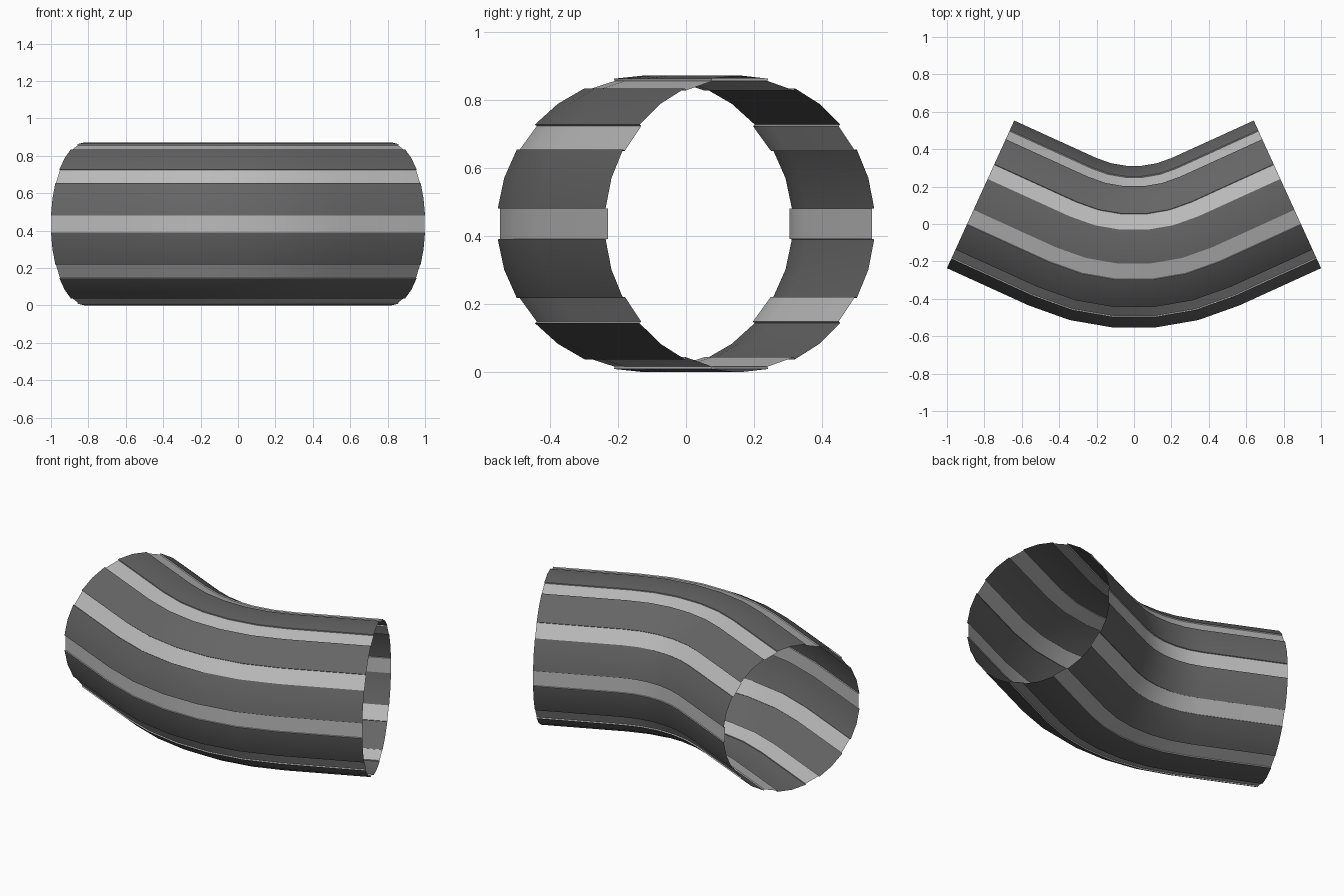
import bpy, bmesh, math
from mathutils import Vector

if "Cube" in bpy.data.objects:
    bpy.data.objects.remove(bpy.data.objects["Cube"])

R_OUT, R_IN = 0.436, 0.429        # raised dark bands / recessed light stripes
BEND = math.radians(24.5)         # half of the bend angle
R_BEND = 0.92                     # centreline bend radius
END_X = 1.0 - R_OUT * math.cos(math.radians(6)) * math.sin(BEND)


def material(name, value):
    m = bpy.data.materials.new(name)
    m.diffuse_color = (value, value, value, 1)
    m.use_nodes = True
    m.node_tree.nodes["Principled BSDF"].inputs["Base Color"].default_value = m.diffuse_color
    return m


# Cross-section: ten dark bands of two facets, ten recessed stripes of one facet
profile = []                      # (angle, radius, material of the facet that follows)
for k in range(10):
    a = 36 * k
    profile += [(a - 6, R_IN, 1), (a + 6, R_IN, 1),
                (a + 6, R_OUT, 0), (a + 18, R_OUT, 0), (a + 30, R_OUT, 1)]

# Centreline: straight, five-segment arc, straight; (x, y, heading)
path = [(R_BEND * math.sin(t), -R_BEND * math.cos(t), t)
        for t in (BEND * (2 * i / 5 - 1) for i in range(6))]
end_y = path[-1][1] + (END_X - path[-1][0]) * math.tan(BEND)
path = [(-END_X, end_y, -BEND)] + path + [(END_X, end_y, BEND)]

# Sweep the section along the centreline as an open thin shell
bm = bmesh.new()
rings = []
for x, y, t in path:
    ring = []
    for deg, r, _ in profile:
        a = math.radians(deg)
        side, up = r * math.cos(a), r * math.sin(a)
        ring.append(bm.verts.new((x + side * math.sin(t), y - side * math.cos(t), up + R_OUT)))
    rings.append(ring)
n = len(profile)
for r0, r1 in zip(rings, rings[1:]):
    for j in range(n):
        k = (j + 1) % n
        f = bm.faces.new((r0[j], r1[j], r1[k], r0[k]))
        f.material_index = profile[j][2]

# Centre front to back
ys = [v.co.y for v in bm.verts]
bmesh.ops.translate(bm, verts=bm.verts, vec=Vector((0, -(min(ys) + max(ys)) / 2, 0)))

mesh = bpy.data.meshes.new("bent_pipe")
bm.to_mesh(mesh)
bm.free()
mesh.materials.append(material("dark grey", 0.13))
mesh.materials.append(material("light grey", 0.5))
pipe = bpy.data.objects.new("bent_pipe", mesh)
bpy.context.collection.objects.link(pipe)
bpy.context.view_layer.objects.active = pipe
pipe.select_set(True)
bpy.ops.object.shade_smooth_by_angle(angle=math.radians(30))
